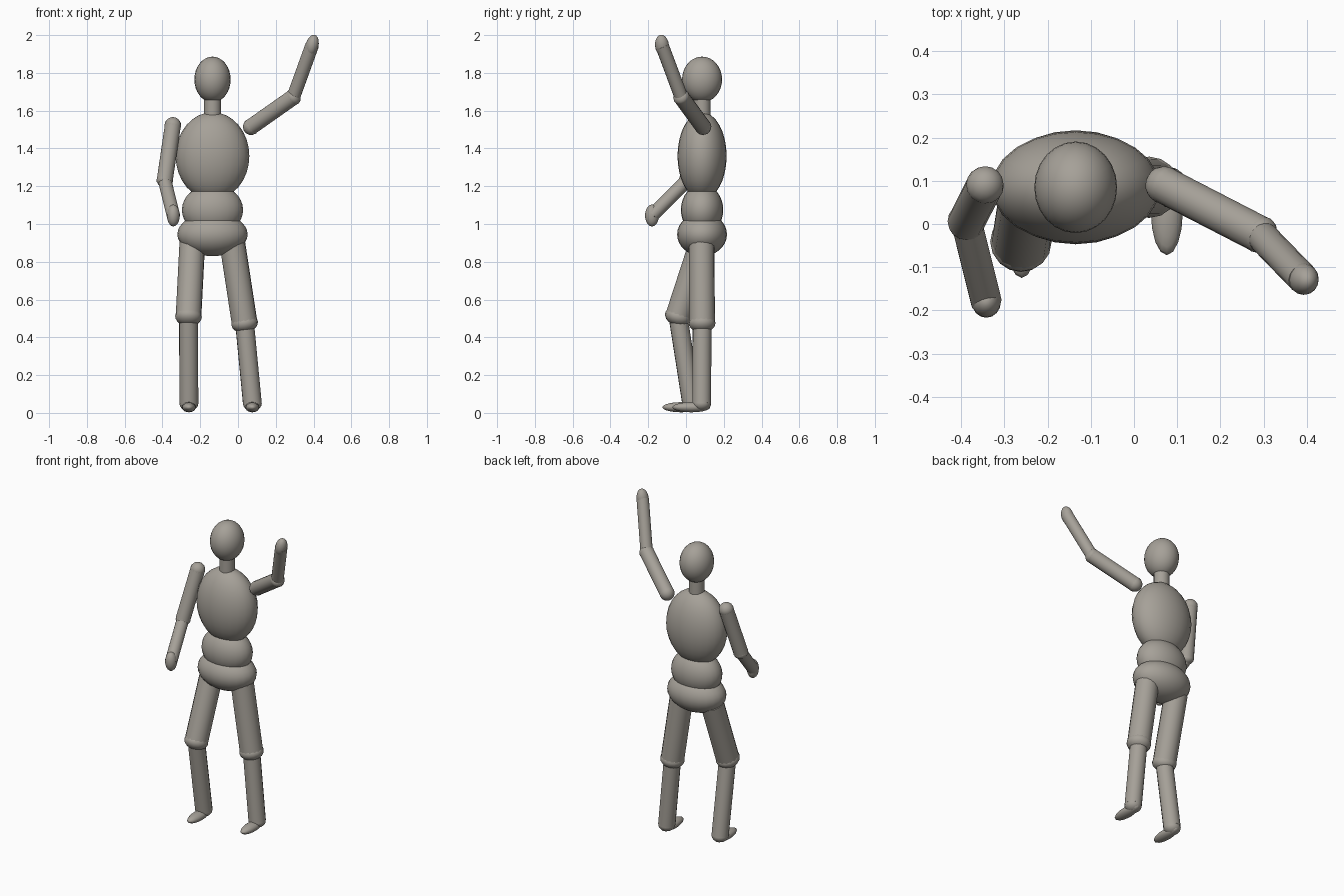
import bpy
from mathutils import Vector

cube = bpy.data.objects.get("Cube")
if cube:
    bpy.data.objects.remove(cube, do_unlink=True)

COLOR = (0.38, 0.355, 0.315, 1)
clay = bpy.data.materials.new("warm grey")
clay.use_nodes = True
clay.diffuse_color = COLOR
clay.node_tree.nodes["Principled BSDF"].inputs["Base Color"].default_value = COLOR


def finish(name, angle):
    obj = bpy.context.object
    obj.name = name
    obj.data.materials.append(clay)
    bpy.ops.object.transform_apply(location=False, rotation=True, scale=True)
    bpy.ops.object.shade_smooth_by_angle(angle=angle)


def turn_to(axis):
    return Vector((0, 0, 1)).rotation_difference(Vector(axis)).to_euler()


def ball(name, center, radii, axis=(0, 0, 1), segments=16, rings=10):
    """Ellipsoid whose third radius lies along axis."""
    bpy.ops.mesh.primitive_uv_sphere_add(segments=segments, ring_count=rings, radius=1,
                                         location=center, rotation=turn_to(axis))
    bpy.context.object.scale = radii
    finish(name, 1.2)


def limb(name, start, end, radius):
    """Straight tube between two joints."""
    a, b = Vector(start), Vector(end)
    bpy.ops.mesh.primitive_cylinder_add(vertices=16, radius=radius, depth=(b - a).length,
                                        location=(a + b) / 2, rotation=turn_to(b - a))
    finish(name, 0.7)


# Head and trunk share one centre line
MX, MY = -0.135, 0.085
for name, z, radii in [("head", 1.765, (0.096, 0.106, 0.121)),
                       ("chest", 1.36, (0.195, 0.13, 0.232)),
                       ("waist", 1.075, (0.162, 0.112, 0.135)),
                       ("pelvis", 0.945, (0.186, 0.132, 0.115))]:
    ball(name, (MX, MY, z), radii, segments=24, rings=16)
limb("neck", (MX, MY, 1.54), (MX, MY, 1.69), 0.045)

# Legs: hip, knee and ankle
legs = {
    "right": ((-0.242, 0.085, 0.9), (-0.262, -0.042, 0.51), (-0.26, 0.03, 0.05)),
    "left": ((-0.03, 0.083, 0.9), (0.035, 0.085, 0.475), (0.076, 0.083, 0.05)),
}
for side, (hip, knee, ankle) in legs.items():
    thigh = Vector(hip) - Vector(knee)
    limb(side + "_thigh", hip, knee, 0.068)
    ball(side + "_knee", knee, (0.071, 0.071, 0.05), thigh)
    limb(side + "_shin", knee, ankle, 0.05)
    ball(side + "_ankle", ankle, (0.05, 0.05, 0.04))
    ball(side + "_foot", Vector(ankle) + Vector((0, -0.055, -0.02)), (0.037, 0.1, 0.027))

# Arms: shoulder, elbow, hand centre and hand direction
arms = {
    "right": ((-0.345, 0.09, 1.522), (-0.388, 0.005, 1.23), (-0.342, -0.18, 1.045), (0, 0, 1)),
    "left": ((0.07, 0.09, 1.515), (0.293, -0.025, 1.672), (0.392, -0.127, 1.945), (0.25, -0.1, 1)),
}
for side, (shoulder, elbow, hand, aim) in arms.items():
    upper = Vector(shoulder) - Vector(elbow)
    limb(side + "_upper_arm", shoulder, elbow, 0.043)
    ball(side + "_shoulder", shoulder, (0.044, 0.044, 0.044), upper, rings=8)
    ball(side + "_elbow", elbow, (0.044, 0.044, 0.035), upper, rings=8)
    limb(side + "_forearm", elbow, hand, 0.036)
    ball(side + "_hand", hand, (0.034, 0.037, 0.058), aim)
